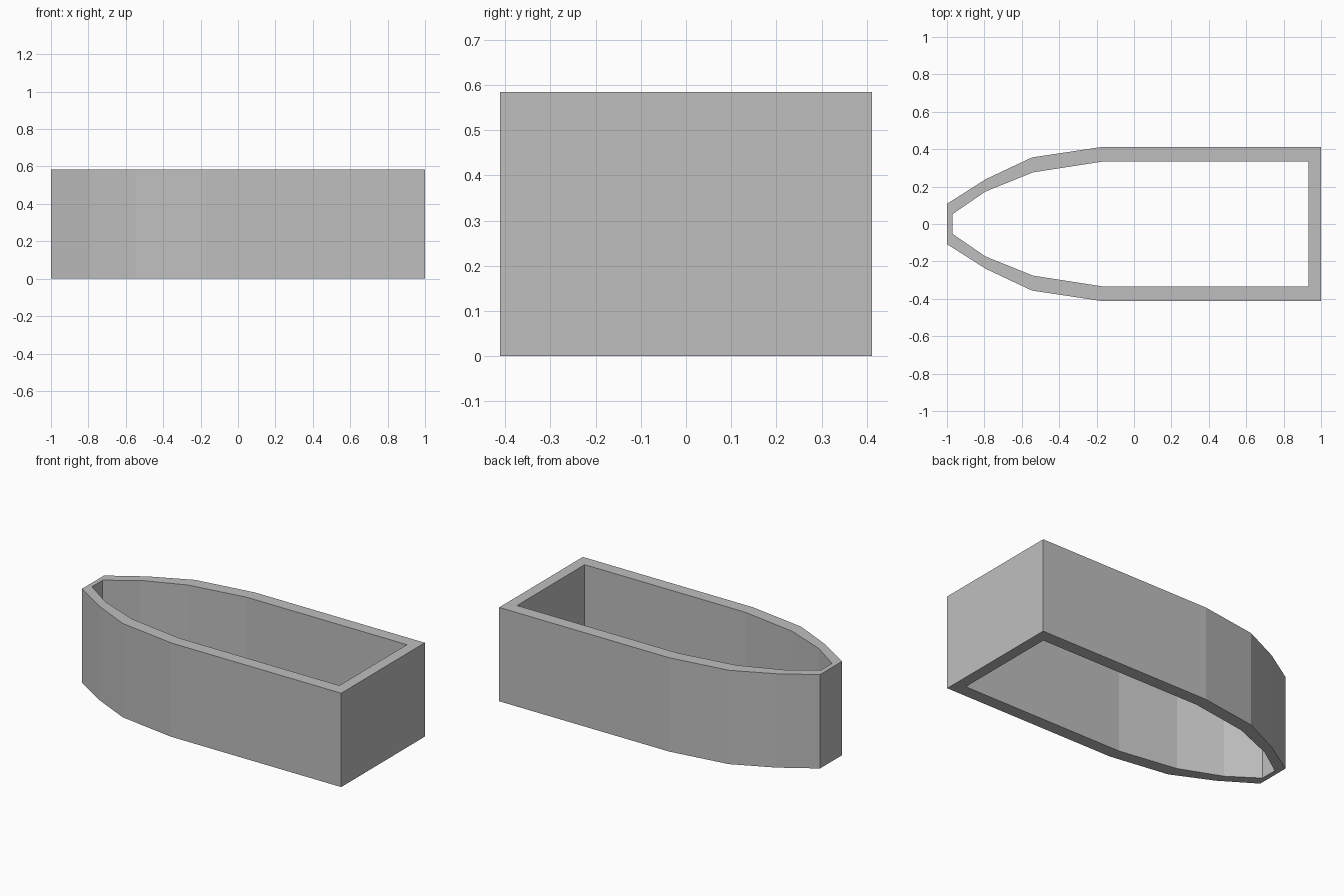
import bpy
import bmesh

cube = bpy.data.objects.get("Cube")
if cube:
    bpy.data.objects.remove(cube, do_unlink=True)

HEIGHT = 0.585

# Half outlines from the narrow bow to the square stern
OUTER = [(-1.0, 0.108), (-0.79, 0.241), (-0.545, 0.356), (-0.172, 0.412), (1.0, 0.412)]
INNER = [(-0.97, 0.053), (-0.795, 0.173), (-0.54, 0.276), (-0.172, 0.333), (0.932, 0.333)]


def mirrored(half):
    """Close a half outline by mirroring it across the centreline."""
    return half + [(x, -y) for x, y in reversed(half)]


def ring(bm, outline, z):
    return [bm.verts.new((x, y, z)) for x, y in outline]


# Hull wall: an open tube with a flat rim at top and bottom
bm = bmesh.new()
outer, inner = mirrored(OUTER), mirrored(INNER)
loops = [ring(bm, outer, 0), ring(bm, outer, HEIGHT),
         ring(bm, inner, HEIGHT), ring(bm, inner, 0)]
count = len(outer)
for k, a in enumerate(loops):
    b = loops[(k + 1) % len(loops)]
    for i in range(count):
        j = (i + 1) % count
        bm.faces.new((a[i], a[j], b[j], b[i]))
bmesh.ops.recalc_face_normals(bm, faces=bm.faces)

mesh = bpy.data.meshes.new("hull_wall")
bm.to_mesh(mesh)
bm.free()
hull = bpy.data.objects.new("hull_wall", mesh)
bpy.context.collection.objects.link(hull)

# Plain grey finish
grey = bpy.data.materials.new("plain_grey")
grey.use_nodes = True
colour = (0.52, 0.52, 0.52, 1)
grey.diffuse_color = colour
grey.node_tree.nodes["Principled BSDF"].inputs["Base Color"].default_value = colour
mesh.materials.append(grey)
